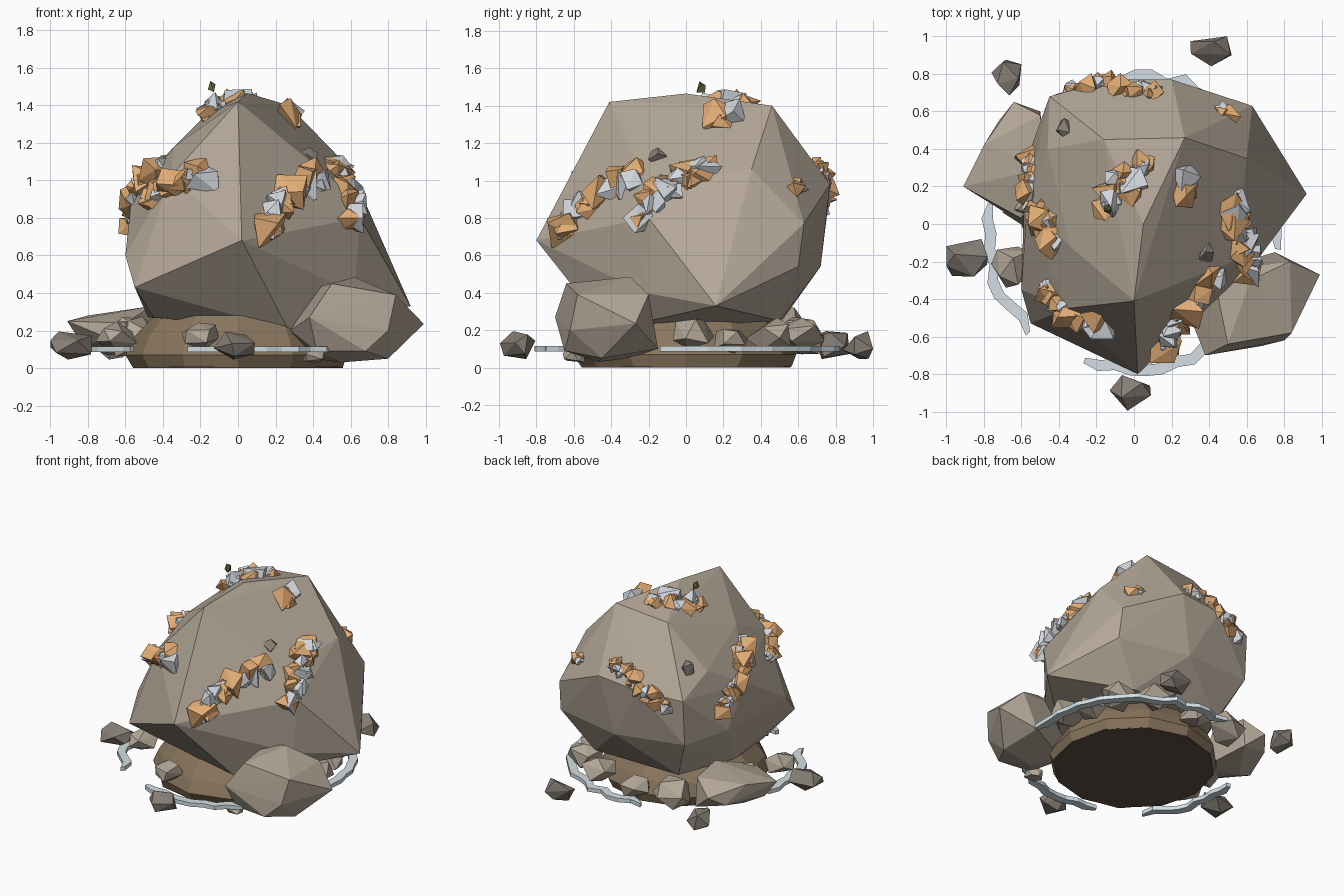
import bpy, bmesh, math, random
from mathutils import Vector, Matrix
from mathutils.bvhtree import BVHTree

if "Cube" in bpy.data.objects:
    bpy.data.objects.remove(bpy.data.objects["Cube"])

random.seed(7)


def material(name, rgb):
    m = bpy.data.materials.new(name)
    m.diffuse_color = (*rgb, 1)
    m.use_nodes = True
    m.node_tree.nodes["Principled BSDF"].inputs["Base Color"].default_value = m.diffuse_color
    return m


ROCK = material("rock", (0.45, 0.385, 0.31))
PEBBLE = material("dark_rock", (0.24, 0.21, 0.18))
DIRT = material("dirt", (0.25, 0.18, 0.11))
SOIL = material("dark_soil", (0.11, 0.08, 0.06))
ORANGE = material("copper_ore", (0.77, 0.42, 0.18))
SILVER = material("silver_ore", (0.66, 0.69, 0.73))
ICE = material("pale_strip", (0.66, 0.74, 0.78))
MOSS = material("olive", (0.12, 0.11, 0.04))


def finish(bm, name, mat):
    bmesh.ops.recalc_face_normals(bm, faces=bm.faces[:])
    me = bpy.data.meshes.new(name)
    bm.to_mesh(me)
    bm.free()
    me.materials.append(mat)
    ob = bpy.data.objects.new(name, me)
    bpy.context.collection.objects.link(ob)
    return ob


def add_hull(bm, points):
    """Wrap loose points in a faceted convex skin inside bm."""
    tmp = bmesh.new()
    for p in points:
        tmp.verts.new(p)
    bmesh.ops.convex_hull(tmp, input=tmp.verts[:])
    bmesh.ops.delete(tmp, geom=[v for v in tmp.verts if not v.link_faces], context='VERTS')
    me = bpy.data.meshes.new("tmp")
    tmp.to_mesh(me)
    tmp.free()
    bm.from_mesh(me)
    bpy.data.meshes.remove(me)


def lump(bm, centre, half, n):
    """Random faceted stone filling the box centre +/- half."""
    pts = []
    for i in range(n):
        z = 1 - 2 * (i + 0.5) / n
        a = i * 2.4 + random.uniform(-0.35, 0.35)
        r = math.sqrt(1 - z * z)
        pts.append(Vector((r * math.cos(a), r * math.sin(a), z)) * random.uniform(0.88, 1.1))
    turn = Matrix.Rotation(random.uniform(0, 6.28), 3, Vector((random.random(), random.random(), 0.6)))
    pts = [turn @ p for p in pts]
    for k in range(3):
        lo, hi = min(p[k] for p in pts), max(p[k] for p in pts)
        for p in pts:
            p[k] = centre[k] + half[k] * (2 * (p[k] - lo) / (hi - lo) - 1)
    add_hull(bm, pts)


def stone(name, centre, half, n, mat):
    bm = bmesh.new()
    lump(bm, centre, half, n)
    return finish(bm, name, mat)


def hull_rock(name, points):
    bm = bmesh.new()
    add_hull(bm, points)
    tree = BVHTree.FromBMesh(bm)
    finish(bm, name, ROCK)
    return tree


# main boulder: crown, shoulders, widest belt, underside
crown = [(0, -.41, 1.42), (.05, 0, 1.465), (.27, .46, 1.4), (-.16, .45, 1.36)]
shoulders = [(-.34, -.12, 1.18), (-.36, -.45, 1.02), (-.46, .4, 1.05), (.6, .35, 1.06),
             (.53, -.2, .98), (.2, .77, .98), (-.12, .77, .95), (-.45, .68, .92)]
belt = [(.02, -.8, .68), (-.6, -.35, .6), (-.55, -.53, .43), (-.57, .1, .88), (-.58, .32, .6),
        (.65, -.2, .8), (.92, .16, .33), (.63, .63, .77), (.64, .6, .54), (.1, .72, .54),
        (-.45, .66, .58), (.62, -.22, .4)]
under = [(.27, -.42, .2), (.42, .5, .25), (-.3, .52, .26), (-.48, .1, .27), (-.45, -.3, .27)]
surface = hull_rock("boulder", crown + shoulders + belt + under)

# dirt mound with dark underside
bm = bmesh.new()
rings = [(.57, .005), (.6, .07), (.55, .16), (.46, .28)]
N = 12
loops = []
for r, z in rings:
    loops.append([bm.verts.new((r * math.cos(i * 2 * math.pi / N) * random.uniform(.96, 1.02),
                                r * math.sin(i * 2 * math.pi / N) * random.uniform(.96, 1.02), z))
                  for i in range(N)])
for a, b in zip(loops, loops[1:]):
    for i in range(N):
        j = (i + 1) % N
        bm.faces.new((a[i], a[j], b[j], b[i]))
bm.faces.new(loops[-1])
bm.faces.new(loops[0][::-1])
finish(bm, "dirt_mound", DIRT)
bm = bmesh.new()
bmesh.ops.create_cone(bm, cap_ends=True, segments=N, radius1=.56, radius2=.56, depth=.01,
                      matrix=Matrix.Translation((0, 0, .005)))
finish(bm, "mound_underside", SOIL)

# big companion rocks leaning against the boulder
hull_rock("right_rock", [(.42, -.25, .43), (.62, -.3, .485), (.83, -.2, .39), (.99, -.27, .235),
                         (.84, -.58, .39), (.8, -.62, .2), (.38, -.7, .27), (.28, -.45, .2),
                         (.5, -.64, .45), (.8, -.45, .05), (.42, -.62, .09), (.75, -.15, .1),
                         (.4, -.3, .05), (.68, -.65, .09), (.55, -.47, .03)])
hull_rock("left_rock", [(-.91, .2, .25), (-.8, .42, .28), (-.64, .65, .22), (-.5, .58, .32),
                        (-.46, .3, .33), (-.6, .03, .24), (-.72, .55, .15), (-.84, .25, .14),
                        (-.62, .02, .13), (-.5, .6, .1), (-.7, .3, .07), (-.45, .2, .08)])

# stones round the foot of the boulder
foot = [(-.65, -.23, .17, .11), (-.2, -.56, .17, .1), (.64, .04, .18, .11), (.6, .24, .14, .09),
        (.53, .44, .18, .12), (.3, .62, .18, .12), (-.03, .63, .15, .11), (-.3, .6, .17, .14),
        (.4, -.6, .07, .06), (-.55, .12, .17, .15)]
for i, (x, y, z, r) in enumerate(foot):
    stone(f"foot_stone_{i}", (x, y, z), (r, r, r * .72), 10, ROCK)

# loose pebbles
pebbles = [(-.89, -.18, .12, .11, .1), (-.02, -.9, .12, .11, .095), (-.68, .78, .12, .08, .095),
           (.41, .92, .12, .11, .08)]
for i, (x, y, z, rx, ry) in enumerate(pebbles):
    stone(f"pebble_{i}", (x, y, z), (rx, ry, .075), 9, PEBBLE)


# pale broken ring lying round the base
def strip(name, start, end):
    bm = bmesh.new()
    steps = max(4, int((end - start) / 6))
    prev = None
    for i in range(steps + 1):
        a = math.radians(start + (end - start) * i / steps)
        r = .785 + random.uniform(-.03, .03)
        w = .03 * (0.5 if i in (0, steps) else 1)
        cur = [bm.verts.new((q * math.cos(a), q * math.sin(a), z))
               for q, z in ((r - w, .085), (r + w, .085), (r + w, .115), (r - w, .115))]
        if prev:
            for k in range(4):
                bm.faces.new((prev[k], prev[k - 1], cur[k - 1], cur[k]))
        else:
            bm.faces.new(cur)
        prev = cur
    bm.faces.new(prev[::-1])
    finish(bm, name, ICE)


for i, (s, e) in enumerate([(172, 226), (250, 312), (-10, 102)]):
    strip(f"pale_strip_{i}", s, e)


# ore veins: mixed nuggets following short paths on the boulder
def vein(name, path, big=.1):
    path = [Vector(p) for p in path]
    spots = [path[0]]
    for a, b in zip(path, path[1:]):
        n = max(1, round((b - a).length / .085))
        spots += [a.lerp(b, k / n) for k in range(1, n + 1)]
    for label, mat, scale in (("copper", ORANGE, 1), ("silver", SILVER, .82)):
        bm = bmesh.new()
        for p in spots:
            for r in (random.uniform(.75, 1) * big, random.uniform(.45, .65) * big):
                q = p + Vector([random.uniform(-.04, .04) for _ in range(3)])
                loc, nor, _, _ = surface.find_nearest(q)
                c = loc + nor * random.uniform(-.02, .02)
                lump(bm, c, [r * scale * random.uniform(.65, 1.1) for _ in range(3)], 7)
        finish(bm, f"{name}_{label}", mat)


vein("front_right_vein", [(.17, -.69, .78), (.28, -.55, .92), (.44, -.34, 1.04)])
vein("right_vein", [(.52, .1, 1.08), (.58, -.1, .98), (.64, -.28, .83)])
vein("front_left_vein", [(-.22, -.62, 1.06), (-.4, -.52, 1.0), (-.5, -.37, .9)])
vein("left_vein", [(-.57, .33, .78), (-.54, .1, .95), (-.46, -.08, 1.06)])
vein("top_vein", [(-.17, .08, 1.38), (-.09, .2, 1.43), (.03, .31, 1.44)])
vein("back_vein", [(.1, .75, 1.1), (-.08, .76, 1.02), (-.3, .72, .88)], .085)
vein("upper_nugget", [(.3, .2, 1.35)], .115)
vein("back_nugget", [(.46, .56, .94)], .085)

# small chips stuck on the boulder
for i, p in enumerate([(.38, -.15, 1.13), (-.38, .52, 1.1)]):
    c = surface.find_nearest(Vector(p))[0]
    stone(f"chip_{i}", c, (.045, .05, .045), 8, PEBBLE)
stone("olive_chip", (-.14, .08, 1.5), (.02, .025, .03), 7, MOSS)
